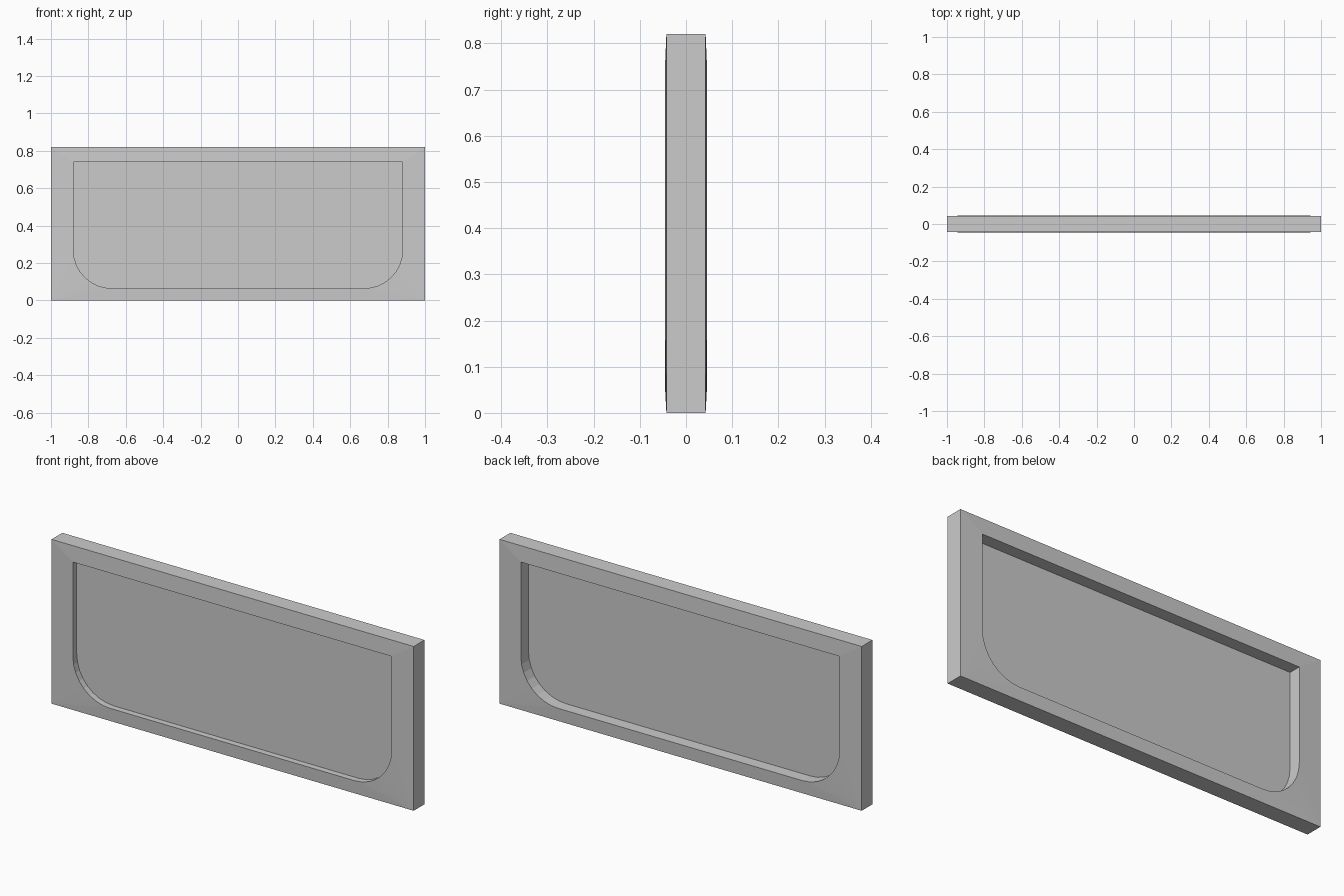
import bpy, bmesh, math

if "Cube" in bpy.data.objects:
    bpy.data.objects.remove(bpy.data.objects["Cube"])

W, H = 1.0, 0.82            # outer half width and height
IW, TOP, BOT = 0.88, 0.74, 0.065
RAD, SEG = 0.205, 8         # lower corner rounding
Y_OUT, Y_IN = 0.0425, 0.046 # half thickness at outer edge and at opening
PANEL_Y = -0.015

# opening outline: right half from the top corner down, then mirrored
right = [(IW, TOP)]
for i in range(SEG + 1):
    a = math.pi / 2 * i / SEG
    right.append((IW - RAD + RAD * math.cos(a), BOT + RAD - RAD * math.sin(a)))
inner = right + [(-x, z) for x, z in reversed(right)]
outer = [(W, H), (W, 0), (-W, 0), (-W, H)]


def finish(name, bm):
    bmesh.ops.recalc_face_normals(bm, faces=bm.faces)
    mesh = bpy.data.meshes.new(name)
    bm.to_mesh(mesh)
    bm.free()
    bpy.context.collection.objects.link(bpy.data.objects.new(name, mesh))


def frame_face(bm, y_sign):
    """One sloped ring face; returns its outer and inner vertex loops."""
    o = [bm.verts.new((x, y_sign * Y_OUT, z)) for x, z in outer]
    n = [bm.verts.new((x, y_sign * Y_IN, z)) for x, z in inner]
    k = len(right)
    bm.faces.new((o[0], o[1], n[1], n[0]))             # right
    bm.faces.new((o[1], o[2], n[k], n[k - 1]))         # bottom
    bm.faces.new((o[2], o[3], n[-1], n[-2]))           # left
    bm.faces.new((o[3], o[0], n[0], n[-1]))            # top
    for corner, start in ((o[1], 1), (o[2], k)):       # rounded corners
        for i in range(start, start + SEG):
            bm.faces.new((corner, n[i + 1], n[i]))
    return o, n


# frame: two ring faces joined along the outside and the opening
bm = bmesh.new()
front, back = frame_face(bm, -1), frame_face(bm, 1)
for a, b in zip(front, back):
    for i in range(len(a)):
        j = (i + 1) % len(a)
        bm.faces.new((a[i], a[j], b[j], b[i]))
finish("frame", bm)

# thin panel set inside the opening
bm = bmesh.new()
bm.faces.new([bm.verts.new((x, PANEL_Y, z)) for x, z in inner])
finish("panel", bm)
